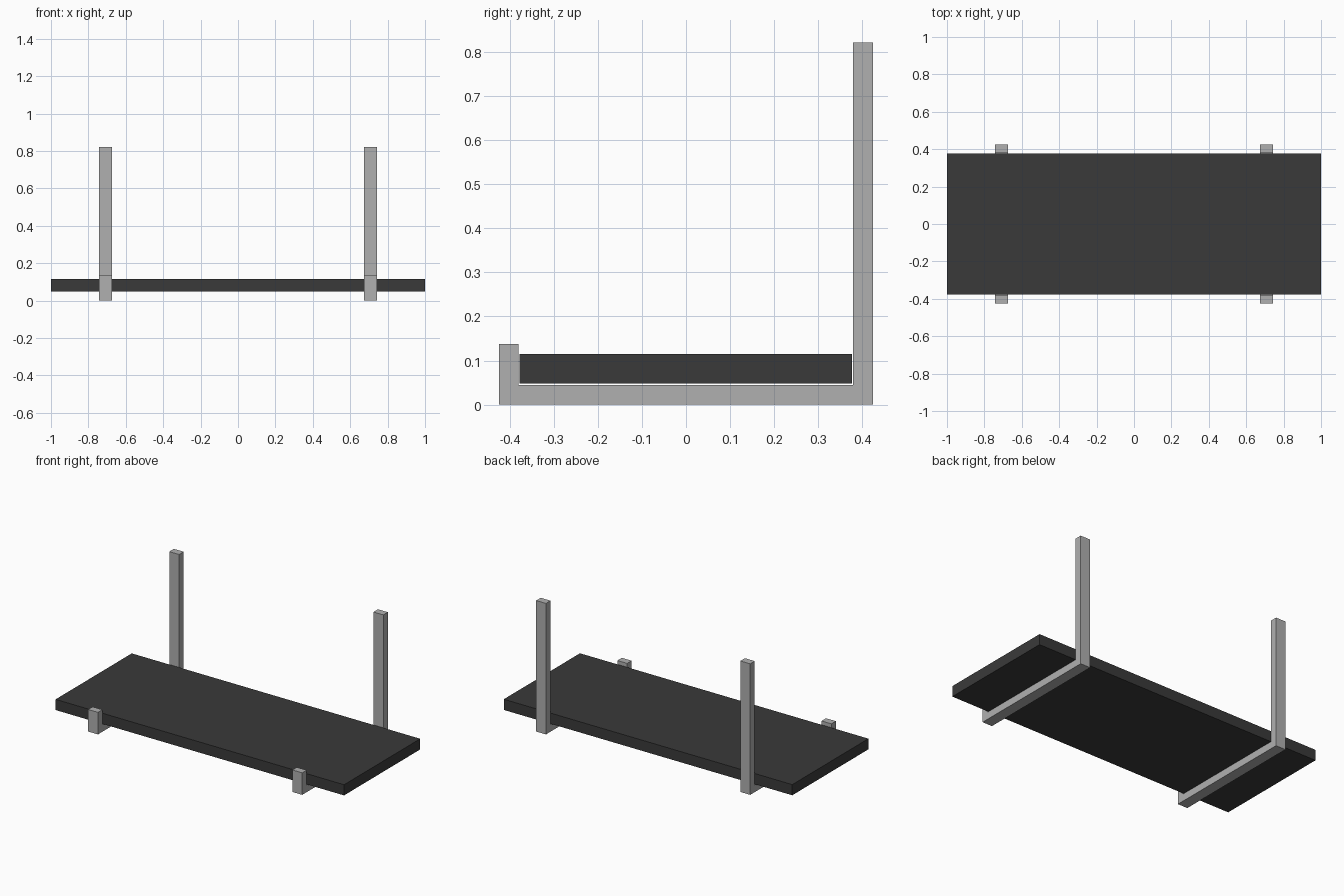
import bpy, bmesh

if "Cube" in bpy.data.objects:
    bpy.data.objects.remove(bpy.data.objects["Cube"])


def material(name, value):
    m = bpy.data.materials.new(name)
    m.diffuse_color = (value, value, value, 1)
    m.use_nodes = True
    m.node_tree.nodes["Principled BSDF"].inputs["Base Color"].default_value = m.diffuse_color
    return m


def extrude_profile(name, points, x0, x1, mat):
    """Extrude a closed (y, z) profile along x from x0 to x1."""
    bm = bmesh.new()
    face = bm.faces.new([bm.verts.new((x0, y, z)) for y, z in points])
    ext = bmesh.ops.extrude_face_region(bm, geom=[face])
    moved = [v for v in ext["geom"] if isinstance(v, bmesh.types.BMVert)]
    bmesh.ops.translate(bm, verts=moved, vec=(x1 - x0, 0, 0))
    bmesh.ops.recalc_face_normals(bm, faces=bm.faces)
    mesh = bpy.data.meshes.new(name)
    bm.to_mesh(mesh)
    bm.free()
    mesh.materials.append(mat)
    obj = bpy.data.objects.new(name, mesh)
    bpy.context.collection.objects.link(obj)
    return obj


dark = material("dark grey board", 0.042)
metal = material("light grey metal", 0.434)

# Shelf board
extrude_profile("shelf_board",
                [(-0.378, 0.048), (0.376, 0.048), (0.376, 0.115), (-0.378, 0.115)],
                -1.0, 1.0, dark)

# Two brackets: short front lip, bar under the board, tall back post
bracket = [(-0.424, 0), (0.424, 0), (0.424, 0.821), (0.379, 0.821),
           (0.379, 0.045), (-0.380, 0.045), (-0.380, 0.138), (-0.424, 0.138)]
for side, x in (("left", -0.708), ("right", 0.708)):
    extrude_profile(side + "_bracket", bracket, x - 0.034, x + 0.034, metal)
